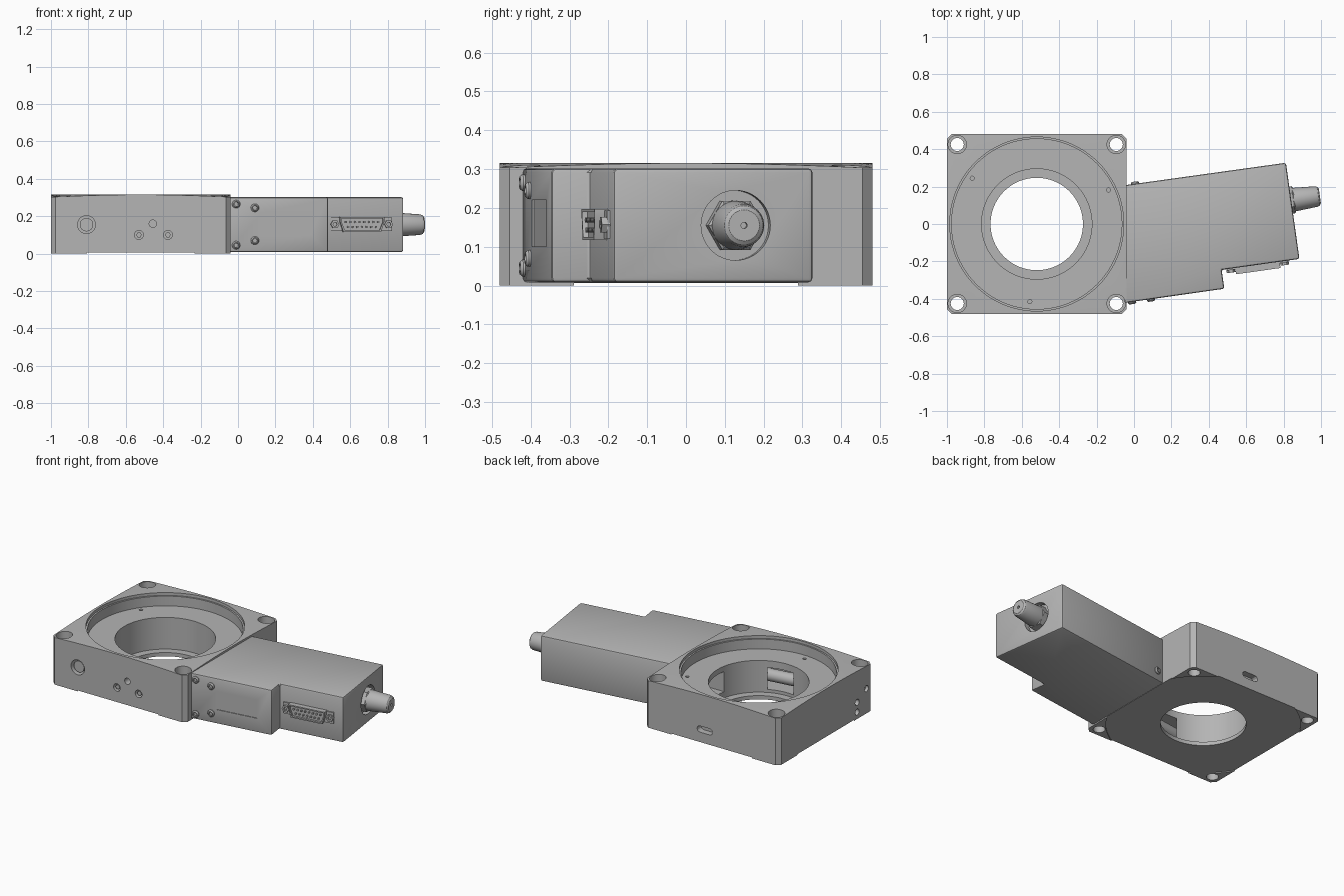
import bpy, bmesh
from math import radians, cos, sin, tau
from mathutils import Matrix

cube = bpy.data.objects.get("Cube")
if cube:
    bpy.data.objects.remove(cube)

mat = bpy.data.materials.new("machined grey")
mat.use_nodes = True
GREY = (0.46, 0.46, 0.46, 1)
mat.diffuse_color = GREY
mat.node_tree.nodes["Principled BSDF"].inputs["Base Color"].default_value = GREY
parts = []

T = lambda x, y, z: Matrix.Translation((x, y, z))
R = lambda deg, axis: Matrix.Rotation(radians(deg), 4, axis)
TILT = 8
ARM = R(TILT, 'Z')            # the drive housing is swung round from the block


def loft(name, rings, m):
    """Skin a list of equal rings, cap both ends, place by matrix."""
    bm = bmesh.new()
    vr = [[bm.verts.new(p) for p in ring] for ring in rings]
    n = len(vr[0])
    for a, b in zip(vr, vr[1:]):
        for i in range(n):
            j = (i + 1) % n
            bm.faces.new((a[i], a[j], b[j], b[i]))
    bm.faces.new(vr[0][::-1])
    bm.faces.new(vr[-1])
    bmesh.ops.recalc_face_normals(bm, faces=bm.faces)
    bm.transform(m)
    me = bpy.data.meshes.new(name)
    bm.to_mesh(me)
    bm.free()
    me.materials.append(mat)
    ob = bpy.data.objects.new(name, me)
    bpy.context.collection.objects.link(ob)
    parts.append(ob)
    return ob


def lathe(name, profile, m=Matrix(), n=24, turn=0.0):
    return loft(name, [[(r * cos(tau * i / n + turn), r * sin(tau * i / n + turn), z)
                        for i in range(n)] for r, z in profile], m)


def prism(name, pts, z0, z1, m=Matrix()):
    return loft(name, [[(x, y, z) for x, y in pts] for z in (z0, z1)], m)


def rect(x0, x1, y0, y1):
    return [(x0, y0), (x1, y0), (x1, y1), (x0, y1)]


def bake(ob):
    dg = bpy.context.evaluated_depsgraph_get()
    me = bpy.data.meshes.new_from_object(ob.evaluated_get(dg))
    ob.modifiers.clear()
    ob.data = me


def cut(ob, tools, op='DIFFERENCE'):
    for t in tools:
        t.hide_render = True
        mod = ob.modifiers.new("cut", 'BOOLEAN')
        mod.operation, mod.object, mod.solver = op, t, 'EXACT'
    bake(ob)
    for t in tools:
        parts.remove(t)
        bpy.data.objects.remove(t)


def bevel(ob, width):
    mod = ob.modifiers.new("bevel", 'BEVEL')
    mod.width, mod.segments, mod.limit_method = width, 2, 'ANGLE'
    bake(ob)


# Square block with clipped corners and a very shallow conical top
CX, H, C = -0.52, 0.48, 0.025
BLOCK = T(CX, 0, 0)
outline = [(H, C - H), (H, H - C), (H - C, H), (C - H, H),
           (-H, H - C), (-H, C - H), (C - H, -H), (H - C, -H)]
block = prism("square_block", outline, 0, 0.33, BLOCK)
cut(block, [lathe("top_form", [(0.75, -0.1), (0.75, 0.298), (0.47, 0.316)], BLOCK, 96)],
    'INTERSECT')

# Stepped central bore and bottom relief
tools = [lathe("bore", [(0.247, -0.1), (0.247, 0.03), (0.295, 0.03), (0.295, 0.235),
                        (0.455, 0.235), (0.455, 0.298), (0.465, 0.298), (0.465, 0.4)], BLOCK, 96),
         lathe("bottom_relief", [(0.56, -0.1), (0.56, 0.006)], BLOCK, 96)]

# Counterbored corner holes
for sx in (-1, 1):
    for sy in (-1, 1):
        tools.append(lathe("corner_hole", [(0.035, -0.1), (0.035, 0.25), (0.049, 0.25), (0.049, 0.4)],
                           T(CX + sx * 0.425, sy * 0.425, 0), 32))

# Small pin holes in the recess floor
for x, y in ((-0.865, 0.245), (-0.137, 0.182), (-0.557, -0.415)):
    tools.append(lathe("pin_hole", [(0.011, 0.19), (0.011, 0.26)], T(x, y, 0), 12))

# Openings from the bore toward the drive housing
tools.append(prism("side_notch", rect(-0.32, -0.1, -0.06, 0.17), 0.07, 0.2))
tools.append(prism("shaft_channel", rect(-0.72, -0.12, -0.32, -0.21), 0.05, 0.19, ARM))

# Holes in the front, left-hand end and back faces of the block
FRONT = T(0, -H, 0) @ R(90, 'X')
for x, z, r in ((-0.81, 0.155, 0.048), (-0.53, 0.1, 0.024), (-0.455, 0.16, 0.02), (-0.375, 0.1, 0.024)):
    tools.append(lathe("front_hole", [(r, -0.05), (r, 0.1)], FRONT @ T(x, z, 0)))
for y, z in ((-0.32, 0.107), (-0.32, 0.045), (-0.415, 0.16)):
    tools.append(lathe("end_hole", [(0.02, -0.05), (0.02, 0.05)], T(-1, y, z) @ R(90, 'Y')))
slot = [(sx * 0.035 + 0.02 * cos(a), 0.02 * sin(a))
        for sx, start in ((1, -90), (-1, 90))
        for a in [radians(start + 30 * k) for k in range(7)]]
tools.append(prism("back_slot", slot, -0.04, 0.04, T(-0.47, H, 0.09) @ R(90, 'X')))
cut(block, tools)

# Fittings inside the block holes
lathe("plug", [(0.036, -0.04), (0.036, -0.012)], FRONT @ T(-0.81, 0.155, 0))
for x, z in ((-0.53, 0.1), (-0.375, 0.1)):
    lathe("block_screw", [(0.015, -0.06), (0.015, -0.008)], FRONT @ T(x, z, 0), 6)
lathe("worm_shaft", [(0.038, -0.725), (0.038, -0.115)], ARM @ T(0, -0.265, 0.12) @ R(90, 'Y'))

# Drive housing, stepped in on its front side
body = [(-0.052, 0.207), (-0.052, -0.422)]
for u, v in ((0.43, -0.41), (0.43, -0.308), (0.85, -0.308), (0.85, 0.211)):
    p = ARM @ T(u, v, 0)
    body.append((p.translation.x, p.translation.y))
housing = prism("drive_housing", body, 0.008, 0.302)
bevel(housing, 0.011)
SIDE = ARM @ T(0, -0.41, 0) @ R(90, 'X')
REAR = ARM @ T(0, 0.211, 0) @ R(-90, 'X')
END = ARM @ T(0.85, 0.01, 0.155) @ R(90, 'Y')
cut(housing, [prism("label_recess", rect(0.07, 0.335, 0.1, 0.22), -0.004, 0.05, SIDE),
              lathe("cable_recess", [(0.09, -0.035), (0.09, 0.05)], END, 48)])

# Housing screws with hex sockets
for m, u, z in ((SIDE, -0.068, 0.265), (SIDE, -0.068, 0.045), (SIDE, 0.033, 0.245),
                (SIDE, 0.033, 0.07), (REAR, 0.035, -0.07)):
    lathe("housing_screw", [(0.022, -0.02), (0.022, 0.006), (0.016, 0.013),
                            (0.011, 0.013), (0.011, 0.004)], m @ T(u, z, 0), 18)

# Cable outlet: hex nut and tapered boot
lathe("cable_nut", [(0.073, -0.04), (0.073, 0.012), (0.066, 0.018)], END, 6, radians(90))
lathe("cable_boot", [(0.064, -0.03), (0.063, 0.02), (0.055, 0.135), (0.05, 0.148),
                     (0.04, 0.155), (0.008, 0.155), (0.008, 0.14)], END, 40)

# Pin connector on the stepped-in side
PORT = ARM @ T(0.623, -0.308, 0.157) @ R(90, 'X')


def shell(inset):
    w, h = 0.12 - inset, 0.04 - inset
    return [(-w, h), (-w, h * 0.4), (-w + 0.018, -h), (w - 0.018, -h), (w, h * 0.4), (w, h)]


prism("connector_flange", rect(-0.165, 0.165, -0.036, 0.036), -0.005, 0.008, PORT)
socket = prism("connector_shell", shell(0), 0, 0.034, PORT)
cut(socket, [prism("socket_cut", shell(0.008), 0.02, 0.06, PORT)])
for count, z in ((8, 0.012), (7, -0.014)):
    for i in range(count):
        lathe("connector_pin", [(0.006, 0.015), (0.006, 0.03)],
              PORT @ T((i - (count - 1) / 2) * 0.025, z, 0), 8)
for s in (-1, 1):
    lathe("connector_jackscrew", [(0.023, 0), (0.023, 0.022), (0.011, 0.022), (0.011, 0.012)],
          PORT @ T(s * 0.145, 0, 0), 6)

# Smooth the round walls, keep edges crisp
bpy.ops.object.select_all(action='DESELECT')
for ob in parts:
    ob.select_set(True)
bpy.context.view_layer.objects.active = block
bpy.ops.object.shade_smooth_by_angle(angle=radians(25))
